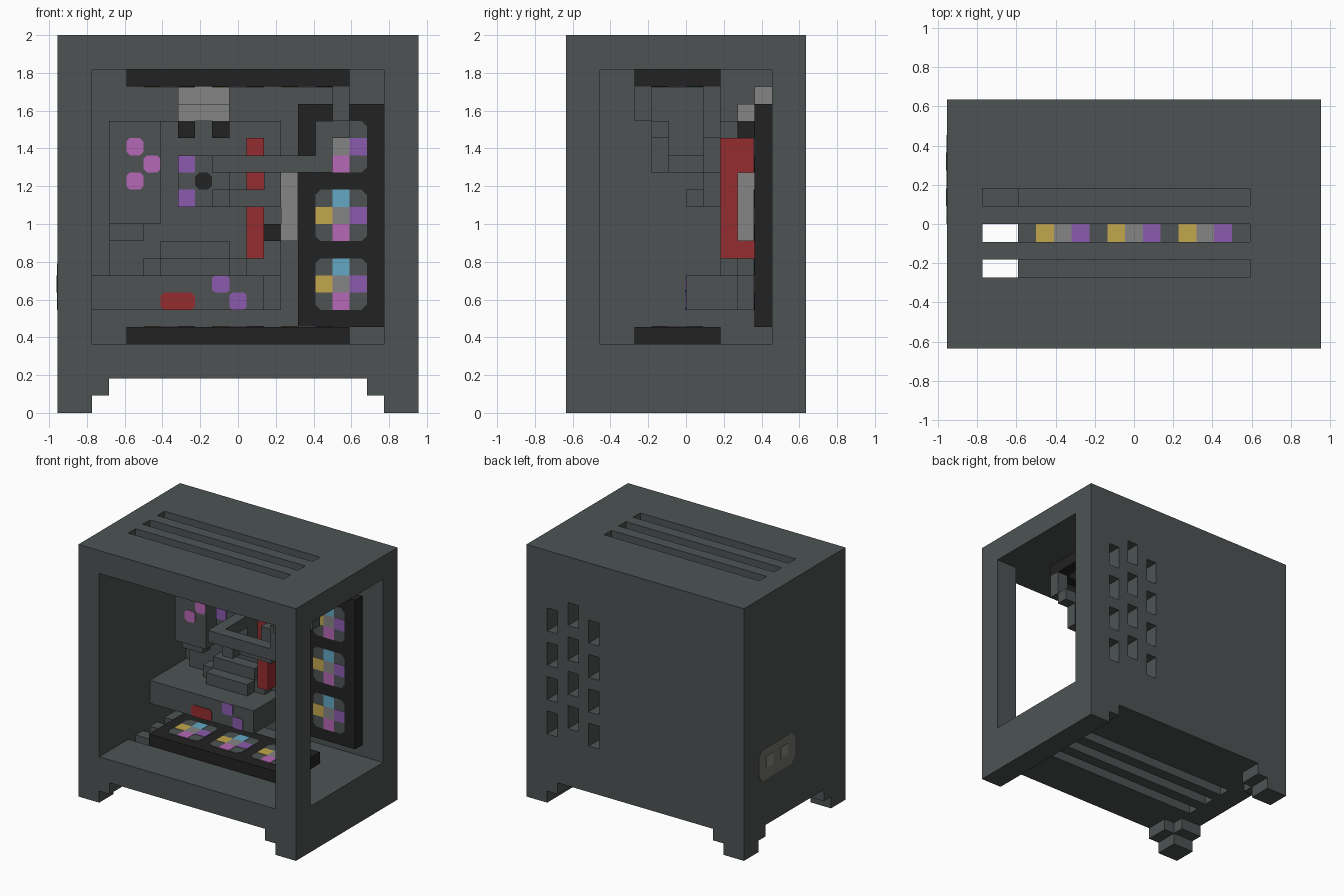
import bpy, bmesh
from mathutils import Vector

old = bpy.data.objects.get("Cube")
if old:
    bpy.data.objects.remove(old, do_unlink=True)

U = 1 / 11  # one building block


def material(name, r, g, b):
    m = bpy.data.materials.new(name)
    m.use_nodes = True
    m.diffuse_color = (r, g, b, 1)
    m.node_tree.nodes["Principled BSDF"].inputs["Base Color"].default_value = (r, g, b, 1)
    return m


CASE = material("slate grey", .075, .086, .086)
BLACK = material("black", .016, .016, .016)
GREY = material("light grey", .23, .235, .23)
RED = material("red", .30, .027, .030)
PURPLE = material("purple", .26, .105, .42)
PINK = material("pink", .46, .14, .46)
YELLOW = material("yellow", .54, .39, .075)
CYAN = material("cyan", .125, .39, .55)


def place(p):
    return Vector(((p[0] - 10.5) * U, (p[1] - 7) * U, p[2] * U))


def finish(name, bm, mats):
    bmesh.ops.recalc_face_normals(bm, faces=bm.faces)
    me = bpy.data.meshes.new(name)
    bm.to_mesh(me)
    bm.free()
    for m in mats:
        me.materials.append(m)
    ob = bpy.data.objects.new(name, me)
    bpy.context.collection.objects.link(ob)
    return ob


def boxes(name, spans, *mats):
    """Each span is (x0, x1, y0, y1, z0, z1) in blocks."""
    bm = bmesh.new()
    for x0, x1, y0, y1, z0, z1 in spans:
        lo, hi = place((x0, y0, z0)), place((x1, y1, z1))
        for v in bmesh.ops.create_cube(bm, size=1)["verts"]:
            v.co = Vector([hi[n] if v.co[n] > 0 else lo[n] for n in range(3)])
    return finish(name, bm, mats)


def plate(name, a0, a1, b0, b1, axis, at, side, mat, chamfer=0, thick=.06):
    """Thin plate on a plane across the given axis, raised towards side."""
    c = chamfer
    outline = [(a0 + c, b0), (a1 - c, b0), (a1, b0 + c), (a1, b1 - c),
               (a1 - c, b1), (a0 + c, b1), (a0, b1 - c), (a0, b0 + c)]
    if not c:
        outline = outline[::2]
        outline = [(a0, b0), (a1, b0), (a1, b1), (a0, b1)]
    bm = bmesh.new()
    rings = []
    for level in (at, at + side * thick):
        ring = []
        for a, b in outline:
            p = [a, b]
            p.insert(axis, level)
            ring.append(bm.verts.new(place(p)))
        rings.append(ring)
        bm.faces.new(ring)
    n = len(outline)
    for k in range(n):
        bm.faces.new((rings[0][k], rings[0][(k + 1) % n],
                      rings[1][(k + 1) % n], rings[1][k]))
    return finish(name, bm, [mat])


def cut(ob, name, spans):
    cutter = boxes(name, spans)
    cutter.hide_render = True
    cutter.hide_set(True)
    cutter.display_type = 'WIRE'
    mod = ob.modifiers.new(name, 'BOOLEAN')
    mod.operation, mod.solver, mod.object = 'DIFFERENCE', 'EXACT', cutter


# Case shell with open front and side, slots and vents
shell = boxes("case_shell", [(0, 21, 0, 14, 2, 22)], CASE)
cut(shell, "front_opening_cutter", [(2, 19, -1, 12, 4, 20)])
cut(shell, "side_opening_cutter", [(10, 22, 2, 12, 4, 20)])
slots = [(2, 17, j, j + 1, z, z + 3) for j in (4, 6, 8) for z in (1.5, 19.5)]
vents = [(i, i + 1, 11.5, 14.5, top - 3 * n - 2, top - 3 * n)
         for i, top in ((14, 17), (16, 18), (18, 17)) for n in range(4)]
cut(shell, "slot_cutter", slots)
cut(shell, "vent_cutter", vents)

# Stepped feet on one side, continuous skirt on the other
for name, y, s in (("front_foot", 0, 1), ("back_foot", 14, -1)):
    span = lambda d: (min(y, y + s * d), max(y, y + s * d))
    boxes(name, [(0, 2, *span(2), 0, 1), (0, 3, *span(2), 1, 2),
                 (0, 2, *span(3), 1, 2)], CASE)
    boxes(name + "_step", [(18, 19, *span(2), 1, 2)], CASE)
boxes("side_skirt", [(19, 21, 0, 14, 0, 2)], CASE)


# Radiators with three fans each, outer side in case colour
def radiator(name, span, axis, out, fans):
    ob = boxes(name, [span], BLACK, CASE)
    for f in ob.data.polygons:
        f.material_index = 1 if f.normal[axis] * out > .5 else 0
    for n, (a, b) in enumerate(fans):
        for side in (-1, 1):
            at = span[2 * axis + (side > 0)]
            tag = f"{name}_fan_{n + 1}_{'outer' if side == out else 'inner'}"
            plate(tag + "_disc", a - 1, a + 2, b - 1, b + 2, axis, at, side, CASE, .3, .03)
            for part, da, db, m in (("hub", 0, 0, GREY), ("left_blade", -1, 0, YELLOW),
                                    ("right_blade", 1, 0, PURPLE),
                                    ("far_blade", 0, 1, CYAN), ("near_blade", 0, -1, PINK)):
                plate(f"{tag}_{part}", a + da, a + da + 1, b + db, b + db + 1,
                      axis, at, side, m)


flat = [(i, 6) for i in (6, 10, 14)]
radiator("top_radiator", (4, 17, 4, 9, 19, 20), 2, 1, flat)
radiator("bottom_radiator", (4, 17, 4, 9, 4, 5), 2, -1, flat)
radiator("back_radiator", (14, 19, 11, 12, 5, 18), 1, 1, [(16, k) for k in (7, 11, 15)])

# Main board and its blocks
boxes("main_board", [(3, 13, 11, 12, 6, 17)], CASE)
boxes("port_block", [(3, 6, 9, 11, 11, 17), (3, 5, 10, 11, 10, 11)], CASE)
boxes("board_heat_sink", [(6, 10, 9, 11, 8, 9), (5, 11, 10, 11, 8, 9),
                          (6, 10, 10, 11, 9, 10)], CASE)
for n, (i, k) in enumerate(((4, 15), (5, 14), (4, 13))):
    plate(f"port_block_light_{n + 1}", i, i + 1, k, k + 1, 1, 9, -1, PINK, .2)

# Processor cooler
boxes("cooler_block", [(7, 10, 9, 11, 12, 15)], CASE)
plate("cooler_cap", 8, 9, 13, 14, 1, 9, -1, BLACK, .25)
for k in (12, 14):
    plate(f"cooler_light_{k}", 7, 8, k, k + 1, 1, 9, -1, PURPLE)

# Coolant tubes climbing to the top radiator
boxes("upper_tube", [(9, 10, 5, 9, 14, 15), (10, 16, 5, 6, 14, 15), (15, 16, 5, 6, 15, 17),
                     (16, 17, 5, 6, 16, 17), (16, 17, 4, 5, 17, 19)], CASE)
boxes("lower_tube", [(9, 10, 7, 9, 12, 13), (10, 13, 8, 9, 12, 13), (12, 13, 8, 9, 13, 15),
                     (13, 16, 8, 9, 14, 15), (15, 16, 8, 9, 15, 17),
                     (16, 17, 8, 9, 16, 19)], CASE)

# Memory stick and power cables
boxes("memory_stick", [(11, 12, 9, 11, 9, 16)], RED)
boxes("top_cable", [(7, 10, 11, 12, 18, 19), (7, 10, 10, 12, 17, 18)], GREY)
boxes("top_cable_plugs", [(i, i + 1, 10, 11, 16, 17) for i in (7, 9)], BLACK)
boxes("side_cable", [(13, 14, 10, 12, 10, 14)], GREY)
boxes("side_cable_plugs", [(12, 13, 10, 11, k, k + 1) for k in (10, 12)], BLACK)

# Graphics card with lights on its front
boxes("graphics_card", [(2, 12, 7, 10, 6, 8), (2, 13, 10, 12, 6, 8)], CASE)
plate("graphics_card_badge", 6, 8, 6, 7, 1, 7, -1, RED, .2)
for i, k in ((9, 7), (10, 6)):
    plate(f"graphics_card_light_{i}", i, i + 1, k, k + 1, 1, 7, -1, PURPLE, .15)

# Connector panel on the closed side
METAL = material("mid grey", .16, .16, .14)
plate("connector_panel", 7, 12, 6, 8.7, 0, 0, -1, METAL, .5, .03)
for j in (8, 10):
    plate(f"connector_{j}", j, j + 1, 7, 8, 0, 0, -1, GREY)
